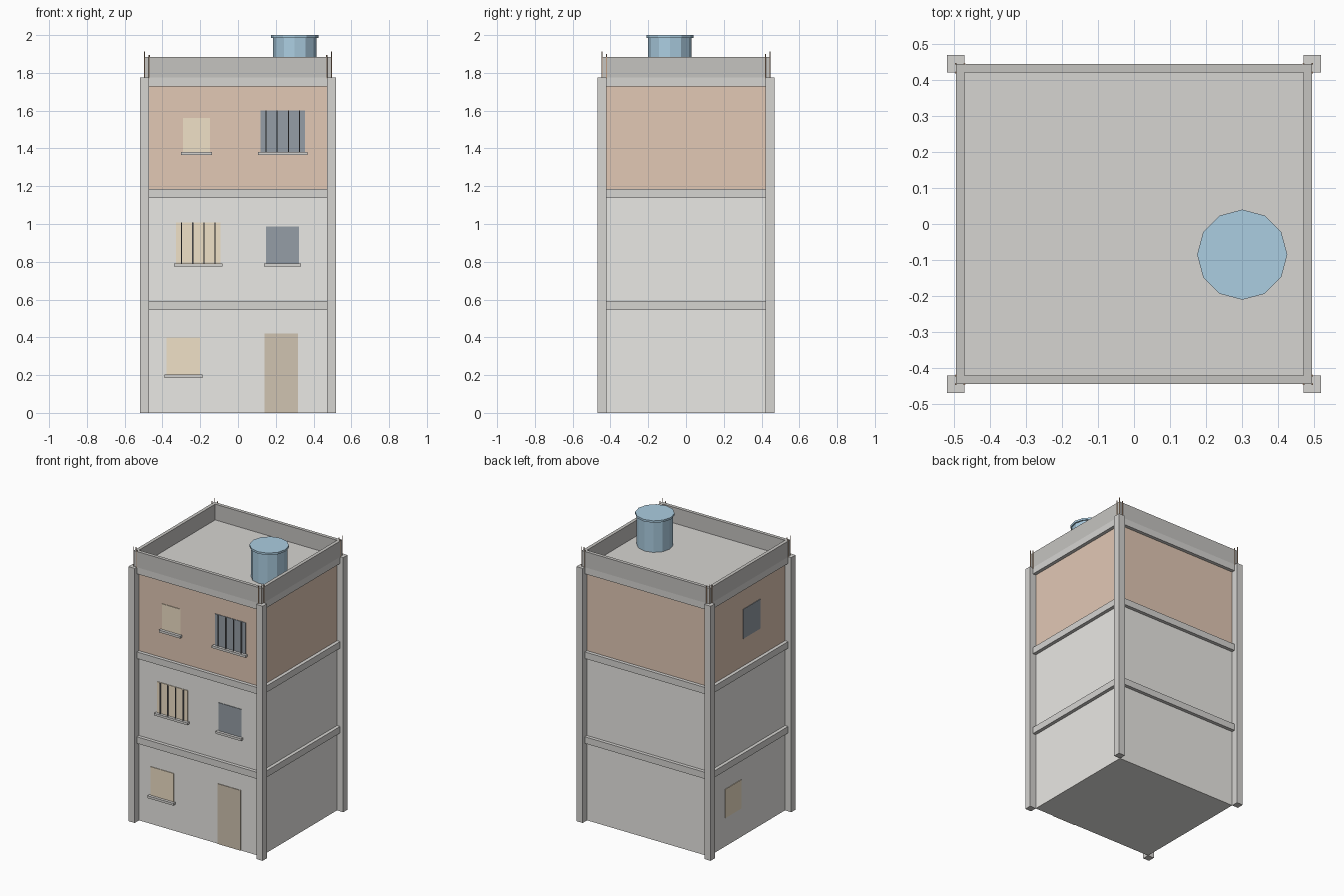
import bpy, bmesh, math

if "Cube" in bpy.data.objects:
    bpy.data.objects.remove(bpy.data.objects["Cube"])


def material(name, rgb):
    m = bpy.data.materials.new(name)
    m.diffuse_color = (*rgb, 1)
    m.use_nodes = True
    m.node_tree.nodes["Principled BSDF"].inputs["Base Color"].default_value = m.diffuse_color
    return m


CONCRETE = material("concrete", (0.67, 0.66, 0.64))
PARAPET = material("parapet_grey", (0.56, 0.55, 0.53))
PLASTER = material("plaster", (0.82, 0.81, 0.78))
BRICK = material("brick", (0.76, 0.58, 0.46))
LIT = material("lit_glass", (0.87, 0.75, 0.57))
DARK = material("dark_glass", (0.30, 0.34, 0.38))
WOOD = material("door_wood", (0.63, 0.55, 0.44))
IRON = material("iron", (0.16, 0.16, 0.17))
RUST = material("rust", (0.50, 0.33, 0.22))
BLUE = material("tank_blue", (0.41, 0.61, 0.75))


def finish(name, bm, mat):
    me = bpy.data.meshes.new(name)
    bm.to_mesh(me)
    bm.free()
    me.materials.append(mat)
    ob = bpy.data.objects.new(name, me)
    bpy.context.collection.objects.link(ob)
    return ob


def add_box(bm, x0, x1, y0, y1, z0, z1):
    vs = bmesh.ops.create_cube(bm, size=1)["verts"]
    for v in vs:
        v.co = (x1 if v.co.x > 0 else x0, y1 if v.co.y > 0 else y0, z1 if v.co.z > 0 else z0)


def box(name, mat, *ext):
    bm = bmesh.new()
    add_box(bm, *ext)
    return finish(name, bm, mat)


def add_cylinder(bm, x, y, z0, z1, r, sides):
    vs = bmesh.ops.create_cone(bm, cap_ends=True, segments=sides, radius1=r, radius2=r, depth=z1 - z0)["verts"]
    bmesh.ops.translate(bm, verts=vs, vec=(x, y, (z0 + z1) / 2))


WX, WY = 0.47, 0.42        # wall half sizes
BX, BY = 0.494, 0.444      # beam, parapet half sizes and column centres
C = 0.024                  # column half width
CORNERS = [(sx, sy) for sx in (-1, 1) for sy in (-1, 1)]

# Storeys: wall block with a projecting slab on top
levels = [0, 0.592, 1.184, 1.775]
for i, mat in enumerate((PLASTER, PLASTER, BRICK)):
    top = levels[i + 1]
    box(f"storey_wall_{i + 1}", mat, -WX, WX, -WY, WY, levels[i], top - 0.046)
    box(f"floor_slab_{i + 1}", CONCRETE, -BX, BX, -BY, BY, top - 0.046, top)

# Corner columns
bm = bmesh.new()
for sx, sy in CORNERS:
    x, y = sx * BX, sy * BY
    add_box(bm, x - C, x + C, y - C, y + C, 0, 1.776)
finish("corner_columns", bm, CONCRETE)

# Roof parapet
bm = bmesh.new()
for s in (-1, 1):
    a, b = sorted((s * WY, s * BY))
    add_box(bm, -BX, BX, a, b, 1.775, 1.885)
    a, b = sorted((s * WX, s * BX))
    add_box(bm, a, b, -WY, WY, 1.775, 1.885)
finish("roof_parapet", bm, PARAPET)

# Exposed reinforcing bars at the corners
bm = bmesh.new()
for sx, sy in CORNERS:
    for dx, dy, top in ((0, 0, 1.912), (0.024, 0, 1.895), (0, 0.024, 1.9)):
        add_cylinder(bm, sx * (BX - dx), sy * (BY - dy), 1.77, top, 0.003, 5)
finish("reinforcing_bars", bm, RUST)


def front_window(name, mat, x0, x1, z0, z1, bars=0):
    box(name, mat, x0, x1, -WY - 0.004, -WY + 0.01, z0, z1)
    box(name + "_sill", CONCRETE, x0 - 0.011, x1 + 0.011, -WY - 0.023, -WY, z0 - 0.014, z0 + 0.002)
    if bars:
        bm = bmesh.new()
        step = (x1 - x0) / bars
        for k in range(bars):
            x = x0 + step * (k + 0.5)
            add_box(bm, x - 0.003, x + 0.003, -WY - 0.014, -WY - 0.008, z0, z1)
        finish(name + "_bars", bm, IRON)


# Front openings
front_window("ground_window", LIT, -0.378, -0.2, 0.2, 0.4)
front_window("middle_barred_window", LIT, -0.328, -0.092, 0.79, 1.007, 4)
front_window("middle_window", DARK, 0.148, 0.322, 0.79, 0.987)
front_window("top_window", LIT, -0.29, -0.148, 1.38, 1.56)
front_window("top_barred_window", DARK, 0.118, 0.356, 1.38, 1.6, 4)
box("front_door", WOOD, 0.14, 0.318, -WY - 0.004, -WY + 0.01, 0, 0.42)

# Left side windows
box("left_ground_window", LIT, -WX - 0.004, -WX + 0.01, 0.066, 0.242, 0.2, 0.4)
box("left_top_window", DARK, -WX - 0.004, -WX + 0.01, -0.143, 0.044, 1.375, 1.58)

# Water tank with lid
bm = bmesh.new()
add_cylinder(bm, 0.3, -0.085, 1.775, 1.986, 0.115, 12)
finish("water_tank", bm, BLUE)
bm = bmesh.new()
add_cylinder(bm, 0.3, -0.085, 1.986, 2.0, 0.125, 12)
finish("tank_lid", bm, BLUE)
